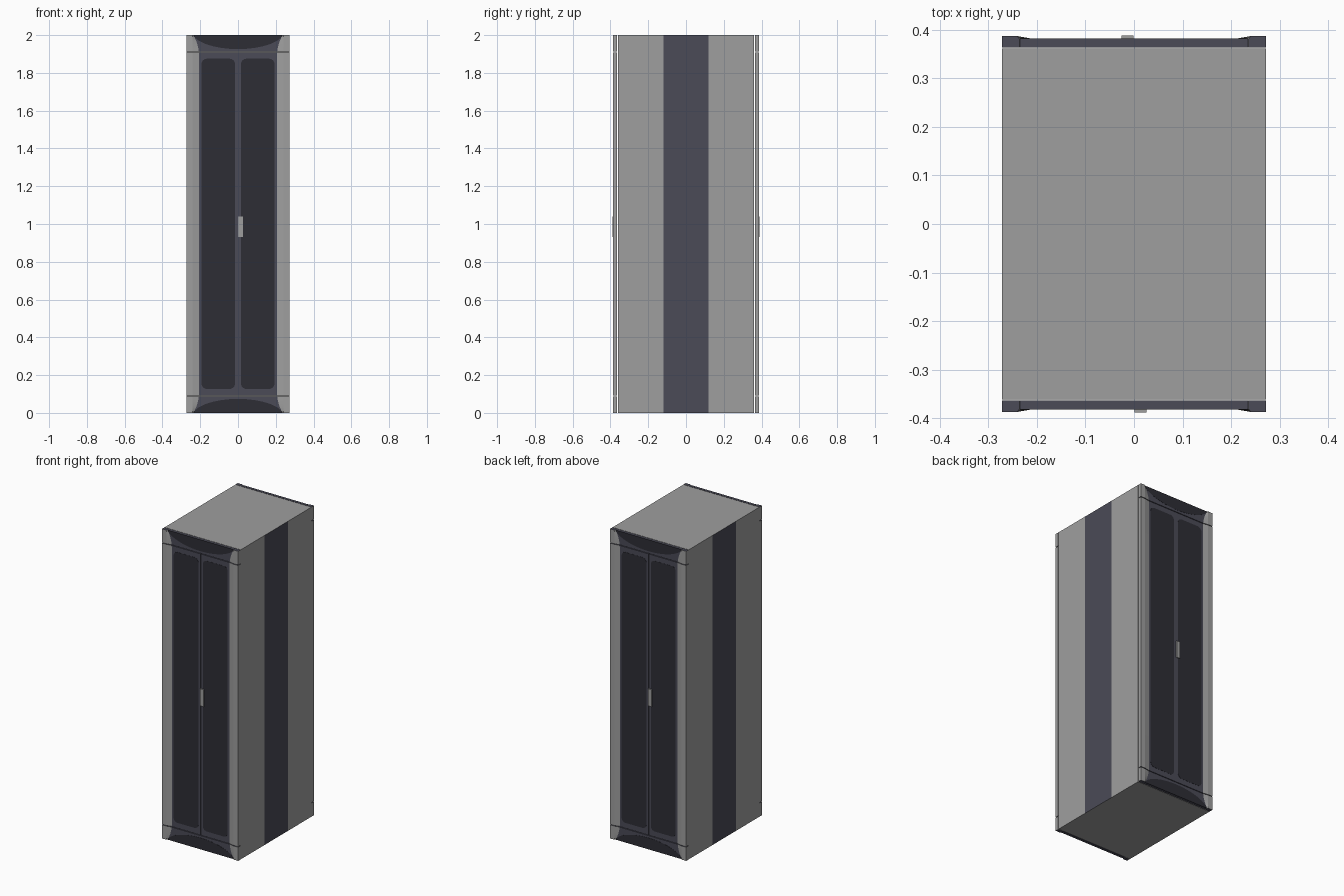
import bpy, bmesh, math

if "Cube" in bpy.data.objects:
    bpy.data.objects.remove(bpy.data.objects["Cube"])


def material(name, rgb):
    m = bpy.data.materials.new(name)
    m.diffuse_color = (*rgb, 1)
    m.use_nodes = True
    m.node_tree.nodes["Principled BSDF"].inputs["Base Color"].default_value = m.diffuse_color
    return m


GREY = material("light grey", (0.345, 0.345, 0.345))
SLATE = material("slate", (0.069, 0.069, 0.095))
DARK = material("dark charcoal", (0.027, 0.027, 0.036))


def finish(name, bm, mats, rule=None):
    bmesh.ops.recalc_face_normals(bm, faces=bm.faces)
    bm.normal_update()
    if rule:
        for f in bm.faces:
            f.material_index = rule(f)
    me = bpy.data.meshes.new(name)
    bm.to_mesh(me)
    bm.free()
    for m in mats:
        me.materials.append(m)
    ob = bpy.data.objects.new(name, me)
    bpy.context.collection.objects.link(ob)


def loft(name, rings, mats, rule=None):
    """Skin matching rings of points and close both ends."""
    bm = bmesh.new()
    vs = [[bm.verts.new(p) for p in r] for r in rings]
    n = len(rings[0])
    for a, b in zip(vs, vs[1:]):
        for i in range(n):
            j = (i + 1) % n
            bm.faces.new((a[i], a[j], b[j], b[i]))
    bm.faces.new(vs[0])
    bm.faces.new(vs[-1])
    finish(name, bm, mats, rule)


def plate(name, outline, y0, y1, s, mat):
    """Extrude an x-z outline in depth; s = 1 front, -1 back (half turn)."""
    loft(name, [[(s * x, s * y, z) for x, z in outline] for y in (y0, y1)], [mat])


def rect(x0, x1, z0, z1):
    return [(x0, z0), (x1, z0), (x1, z1), (x0, z1)]


def rounded(x0, x1, z0, z1, r, n=6):
    pts = []
    for k, (cx, cz) in enumerate([(x1 - r, z1 - r), (x0 + r, z1 - r),
                                  (x0 + r, z0 + r), (x1 - r, z0 + r)]):
        for i in range(n + 1):
            a = math.pi / 2 * (k + i / n)
            pts.append((cx + r * math.cos(a), cz + r * math.sin(a)))
    return pts


# Cabinet body with a slate band on each side
W, D = 0.272, 0.361
loft("cabinet_body",
     [[(-W, y, 0), (W, y, 0), (W, y, 2), (-W, y, 2)] for y in (-D, -0.12, 0.12, D)],
     [GREY, SLATE],
     lambda f: int(abs(f.normal.x) > 0.9 and abs(f.calc_center_median().y) < 0.1))

BACK, FACE, RIM = -0.364, -0.381, -0.387
LOW, HIGH, GAP = 0.092, 1.908, 0.004


def strip_section(z, s, m):
    # Raised edge strip: its sloped foot draws back towards the cabinet ends
    t = max(0, abs(z - 1) - 0.89) / 0.11
    foot = 0.206 + 0.030 * t * t
    return [(s * m * x, s * y, z) for x, y in
            ((foot, BACK), (foot, FACE), (0.24, RIM), (W, RIM), (W, BACK))]


for side, s in (("front", 1), ("back", -1)):
    # Edge strips in three lengths, separated by fine joints
    for hand, m in (("left", -1), ("right", 1)):
        for part, z0, z1 in (("lower", 0, LOW - GAP), ("middle", LOW, HIGH),
                             ("upper", HIGH + GAP, 2)):
            rings = [strip_section(z0 + (z1 - z0) * i / 8, s, m) for i in range(9)]
            loft(f"{side}_{hand}_{part}_edge_strip", rings, [GREY, SLATE],
                 lambda f: int(abs(f.normal.z) > 0.9))

        # Door leaf and its dark rounded mesh panel
        a, b = sorted((m * 0.001, m * 0.215))
        plate(f"{side}_{hand}_door_leaf", rect(a, b, LOW, HIGH), BACK, FACE, s, SLATE)
        a, b = sorted((m * 0.016, m * 0.193))
        plate(f"{side}_{hand}_mesh_panel", rounded(a, b, 0.127, 1.875, 0.028),
              FACE + 0.002, FACE - 0.001, s, DARK)

    # Top and bottom fascias with dark bowed insets
    for part, z0, z1, end, d in (("lower", 0, LOW - GAP, 0, 1),
                                 ("upper", HIGH + GAP, 2, 2, -1)):
        plate(f"{side}_{part}_fascia", rect(-0.235, 0.235, z0, z1), BACK, FACE, s, SLATE)
        arc = []
        for i in range(33):
            u = -math.cos(math.pi * i / 32)
            arc.append((0.234 * u, end + d * 0.074 * max(0, 1 - u * u) ** 0.6))
        plate(f"{side}_{part}_bowed_inset", arc, FACE + 0.002, FACE - 0.001, s, DARK)

    # Door handle
    plate(f"{side}_door_handle", rect(0.001, 0.026, 0.93, 1.04), FACE + 0.002, -0.388, s, GREY)
